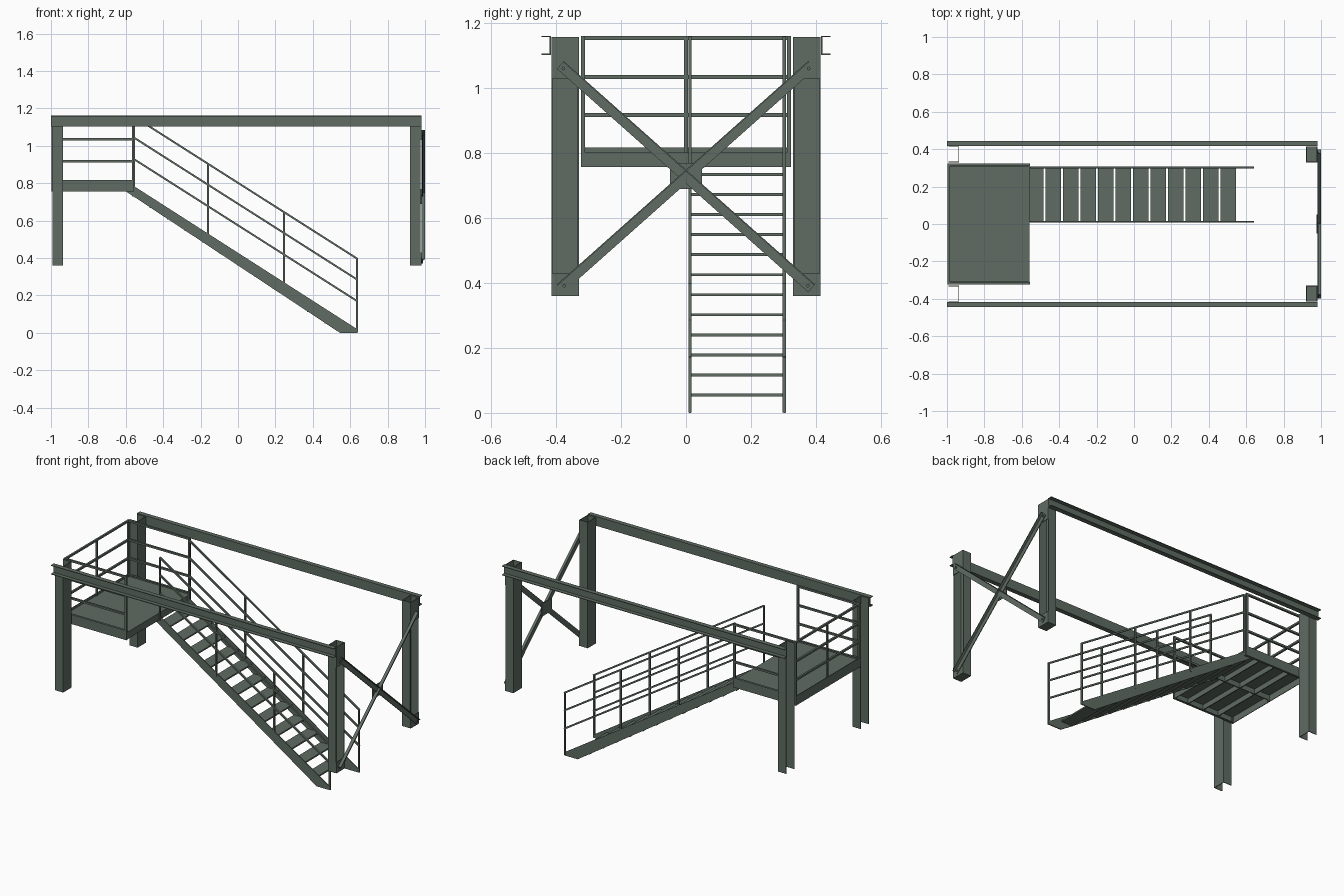
import bpy, bmesh, math
from mathutils import Vector, Matrix

if "Cube" in bpy.data.objects:
    bpy.data.objects.remove(bpy.data.objects["Cube"])


def finish(name, bm):
    bmesh.ops.recalc_face_normals(bm, faces=bm.faces)
    me = bpy.data.meshes.new(name)
    bm.to_mesh(me)
    bm.free()
    ob = bpy.data.objects.new(name, me)
    bpy.context.collection.objects.link(ob)
    me.materials.append(steel)
    return ob


def add_box(bm, x, y, z):
    """Axis-aligned box given (min, max) pairs."""
    c = Vector([(a + b) / 2 for a, b in (x, y, z)])
    s = [b - a for a, b in (x, y, z)]
    bmesh.ops.create_cube(bm, size=1, matrix=Matrix.Translation(c) @ Matrix.Diagonal((*s, 1)))


def boxes(name, items):
    bm = bmesh.new()
    for it in items:
        add_box(bm, *it)
    return finish(name, bm)


def add_bar(bm, a, b, w):
    """Square bar in a plane of constant y or x, from a to b."""
    a, b = Vector(a), Vector(b)
    d = b - a
    rot = d.to_track_quat('X', 'Z').to_matrix().to_4x4()
    bmesh.ops.create_cube(bm, size=1, matrix=Matrix.Translation((a + b) / 2) @ rot
                          @ Matrix.Diagonal((d.length, w, w, 1)))


def bars(name, items, w=0.012):
    bm = bmesh.new()
    for a, b in items:
        add_bar(bm, a, b, w)
    return finish(name, bm)


steel = bpy.data.materials.new("green_steel")
steel.diffuse_color = (0.115, 0.15, 0.125, 1)
steel.use_nodes = True
steel.node_tree.nodes["Principled BSDF"].inputs["Base Color"].default_value = steel.diffuse_color
T = 0.004

# Columns and long channel beams on both sides
for s, side in ((-1, "front"), (1, "back")):
    def ys(a, b):
        return tuple(sorted((s * a, s * b)))
    for name, x0, x1, web in (("left", -0.993, -0.935, -0.935), ("right", 0.92, 0.976, 0.924)):
        z = (0.36, 1.158)
        parts = [((x0, x1), ys(0.33, 0.33 + T), z),
                 ((x0, x1), ys(0.415 - T, 0.415), z),
                 ((web - T, web), ys(0.33, 0.415), z)]
        if name == "right":
            # end plates and brace connection plates
            parts += [((x0, x1), ys(0.33, 0.415), (0.36, 0.364)),
                      ((x1, x1 + T), ys(0.33, 0.415), (0.36, 0.43)),
                      ((x1, x1 + T), ys(0.33, 0.415), (1.03, 1.158))]
        boxes(f"{side}_{name}_column", parts)
    boxes(f"{side}_beam", [((-1, 0.98), ys(0.416, 0.421), (1.103, 1.162)),
                           ((-1, 0.98), ys(0.416, 0.445), (1.158, 1.162)),
                           ((-1, 0.98), ys(0.416, 0.445), (1.103, 1.107))])

# Crossed angle braces with bolts and centre plate
for s, name, x in ((1, "brace_a", 0.984), (-1, "brace_b", 0.980)):
    a, b = Vector((0, -0.387 * s, 1.072)), Vector((0, 0.387 * s, 0.384))
    d = b - a
    u = d.normalized()
    n = Vector((0, -u.z, u.y))
    n = n if n.z > 0 else -n
    M = Matrix(((0, 0, 1, 0), (u.y, n.y, 0, 0), (u.z, n.z, 0, 0), (0, 0, 0, 1)))
    M = Matrix.Translation((a + b) / 2) @ M
    bm = bmesh.new()
    add_box(bm, (-d.length / 2, d.length / 2), (-0.016, 0.016), (x, x + T))
    add_box(bm, (-d.length / 2, d.length / 2), (0.012, 0.016), (x, 1.0))
    for e in (-1, 1):
        bmesh.ops.create_cone(bm, cap_ends=True, segments=6, radius1=0.006, radius2=0.006, depth=0.006,
                              matrix=Matrix.Translation((e * (d.length / 2 - 0.014), -0.002, x + T + 0.002)))
    bm.transform(M)
    finish(name, bm)
boxes("brace_centre_plate", [((0.976, 0.980), (-0.05, 0.05), (0.69, 0.77))])

# Landing: plate, rim channels and joists
X0, X1, Y = -0.995, -0.56, 0.322
rim = [((X0, X1), (-Y, -Y + T), (0.757, 0.817)), ((X0, X1), (Y - T, Y), (0.757, 0.817)),
       ((X0, X0 + T), (-Y, Y), (0.757, 0.817)), ((X1 - T, X1), (-Y, Y), (0.757, 0.802))]
for s in (-1, 1):
    lo, hi = sorted((s * Y, s * (Y - 0.014)))
    rim += [((X0, X1), (lo, hi), (0.757, 0.760)), ((X0, X1), (lo, hi), (0.814, 0.817))]
boxes("landing_frame", rim)
boxes("landing_deck", [((X0, X1), (-Y, Y), (0.797, 0.802))])
boxes("landing_joists", [((x - 0.003, x + 0.003), (-Y, Y), (0.765, 0.797)) for x in (-0.886, -0.777, -0.668)]
      + [((X0, X1), (-0.003, 0.003), (0.765, 0.797))])

# Landing guard rails
R, xa, xb = 0.317, -0.99, -0.562
rails = []
for z in (1.155, 1.035, 0.918):
    rails += [((xa, -R, z), (xa, R, z)), ((xa, -R, z), (xb, -R, z)), ((xa, R, z), (xb, R, z))]
for x, y in ((xa, -R), (xa, 0), (xa, R), (xb, -R), (xb, R)):
    rails.append(((x, y, 0.757), (x, y, 1.161)))
bars("landing_guard_rail", rails)

# Stair stringers and stair hand rails
slope = (1.155 - 0.395) / 1.195
for y, name in ((0.012, "front"), (0.303, "back")):
    bm = bmesh.new()
    prof = [(-0.605, 0.76), (-0.56, 0.787), (0.637, 0.02), (0.637, 0), (0.545, 0)]
    f = bm.faces.new([bm.verts.new((x, y - 0.003, z)) for x, z in prof])
    ext = bmesh.ops.extrude_face_region(bm, geom=[f])
    bmesh.ops.translate(bm, vec=(0, 0.006, 0), verts=[v for v in ext['geom'] if isinstance(v, bmesh.types.BMVert)])
    finish(f"{name}_stringer", bm)
    items = [((-0.555, y, z + slope * 1.195), (0.64, y, z)) for z in (0.395, 0.283, 0.168)]
    for x in (-0.555, -0.16, 0.245, 0.636):
        top = 0.395 + slope * (0.64 - x)
        items.append(((x, y, max(0, top - 0.396)), (x, y, top)))
    bars(f"{name}_stair_rail", items, 0.010)

# Stair treads
boxes("stair_treads", [((0.463 - 0.0936 * i, 0.545 - 0.0936 * i), (0.012, 0.303),
                        (0.051 + 0.0617 * i, 0.060 + 0.0617 * i)) for i in range(12)])
